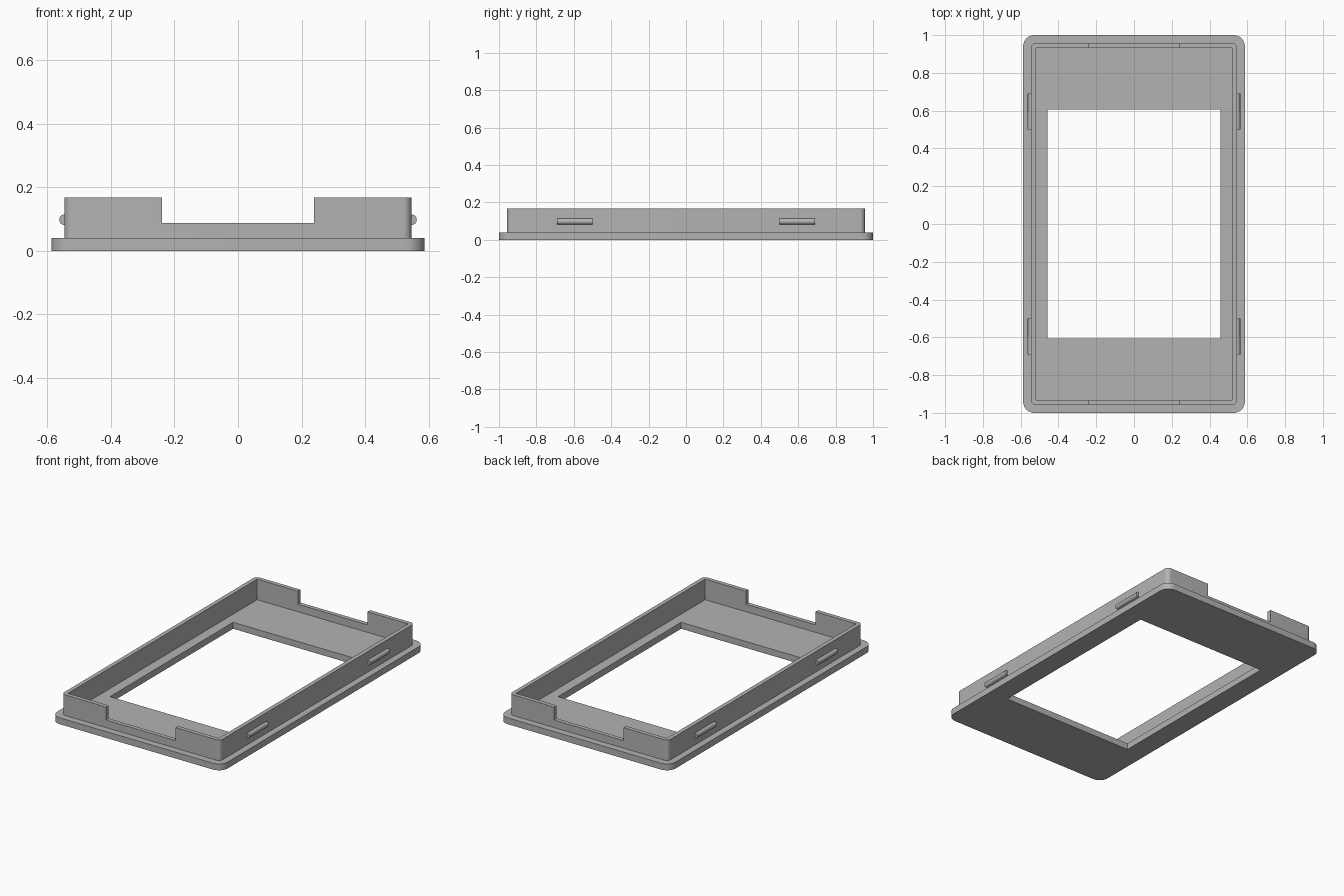
import bpy, bmesh, math
from mathutils import Matrix

cube = bpy.data.objects.get("Cube")
if cube:
    bpy.data.objects.remove(cube, do_unlink=True)

grey = bpy.data.materials.new("mid grey plastic")
grey.use_nodes = True
COLOUR = (0.45, 0.45, 0.45, 1)
grey.diffuse_color = COLOUR
grey.node_tree.nodes["Principled BSDF"].inputs["Base Color"].default_value = COLOUR

PLATE_TOP = 0.04
WALL_TOP = 0.168
WALL_X, WALL_Y = 0.546, 0.957


def rounded_rect(hx, hy, radius, steps=10):
    """Corner points of a rectangle, with arcs when radius is not zero."""
    if not radius:
        return [(hx, hy), (-hx, hy), (-hx, -hy), (hx, -hy)]
    points = []
    for i, (sx, sy) in enumerate([(1, 1), (-1, 1), (-1, -1), (1, -1)]):
        for k in range(steps + 1):
            a = (i + k / steps) * math.pi / 2
            points.append((sx * (hx - radius) + radius * math.cos(a),
                           sy * (hy - radius) + radius * math.sin(a)))
    return points


def finish(name, bm):
    bmesh.ops.recalc_face_normals(bm, faces=bm.faces)
    mesh = bpy.data.meshes.new(name)
    bm.to_mesh(mesh)
    bm.free()
    mesh.materials.append(grey)
    obj = bpy.data.objects.new(name, mesh)
    bpy.context.collection.objects.link(obj)
    return obj


def smooth(obj):
    bpy.ops.object.select_all(action='DESELECT')
    obj.select_set(True)
    bpy.context.view_layer.objects.active = obj
    bpy.ops.object.shade_smooth_by_angle(angle=math.radians(30))


def frame(name, outer, inner, z0, z1):
    """Extruded outline with an opening through it."""
    bm = bmesh.new()
    edges = []
    for loop in (outer, inner):
        verts = [bm.verts.new((x, y, z0)) for x, y in loop]
        edges += [bm.edges.new((verts[i - 1], verts[i])) for i in range(len(verts))]
    bmesh.ops.triangle_fill(bm, use_beauty=True, edges=edges)
    result = bmesh.ops.extrude_face_region(bm, geom=bm.faces[:], use_keep_orig=True)
    top = [v for v in result["geom"] if isinstance(v, bmesh.types.BMVert)]
    bmesh.ops.translate(bm, vec=(0, 0, z1 - z0), verts=top)
    return finish(name, bm)


# Flat bezel plate with the window opening
plate = frame("bezel_plate", rounded_rect(0.587, 1.0, 0.06),
              rounded_rect(0.458, 0.606, 0), 0, PLATE_TOP)
smooth(plate)

# Upright wall, round outside and square inside
wall = frame("rim_wall", rounded_rect(WALL_X, WALL_Y, 0.027),
             rounded_rect(0.52, 0.931, 0), PLATE_TOP, WALL_TOP)

# Notches through both end walls, cut by one long box
bm = bmesh.new()
bmesh.ops.create_cube(bm, size=1, matrix=Matrix.Translation((0, 0, 0.187))
                      @ Matrix.Diagonal((0.478, 3, 0.2, 1)))
cutter = finish("notch_cutter", bm)
cutter.hide_render = True
cut = wall.modifiers.new("end_notches", 'BOOLEAN')
cut.operation = 'DIFFERENCE'
cut.solver = 'EXACT'
cut.object = cutter
bpy.ops.object.select_all(action='DESELECT')
wall.select_set(True)
bpy.context.view_layer.objects.active = wall
bpy.ops.object.modifier_apply(modifier=cut.name)
bpy.data.objects.remove(cutter, do_unlink=True)
smooth(wall)

# Round snap ridges, half sunk into the long walls
for side, sx in (("left", 1), ("right", -1)):
    for end, sy in (("front", -1), ("back", 1)):
        bm = bmesh.new()
        bmesh.ops.create_cone(bm, cap_ends=True, segments=32, radius1=0.0165,
                              radius2=0.0165, depth=0.19,
                              matrix=Matrix.Translation((sx * WALL_X, sy * 0.596, 0.098))
                              @ Matrix.Rotation(math.pi / 2, 4, 'X'))
        smooth(finish(f"snap_ridge_{end}_{side}", bm))
